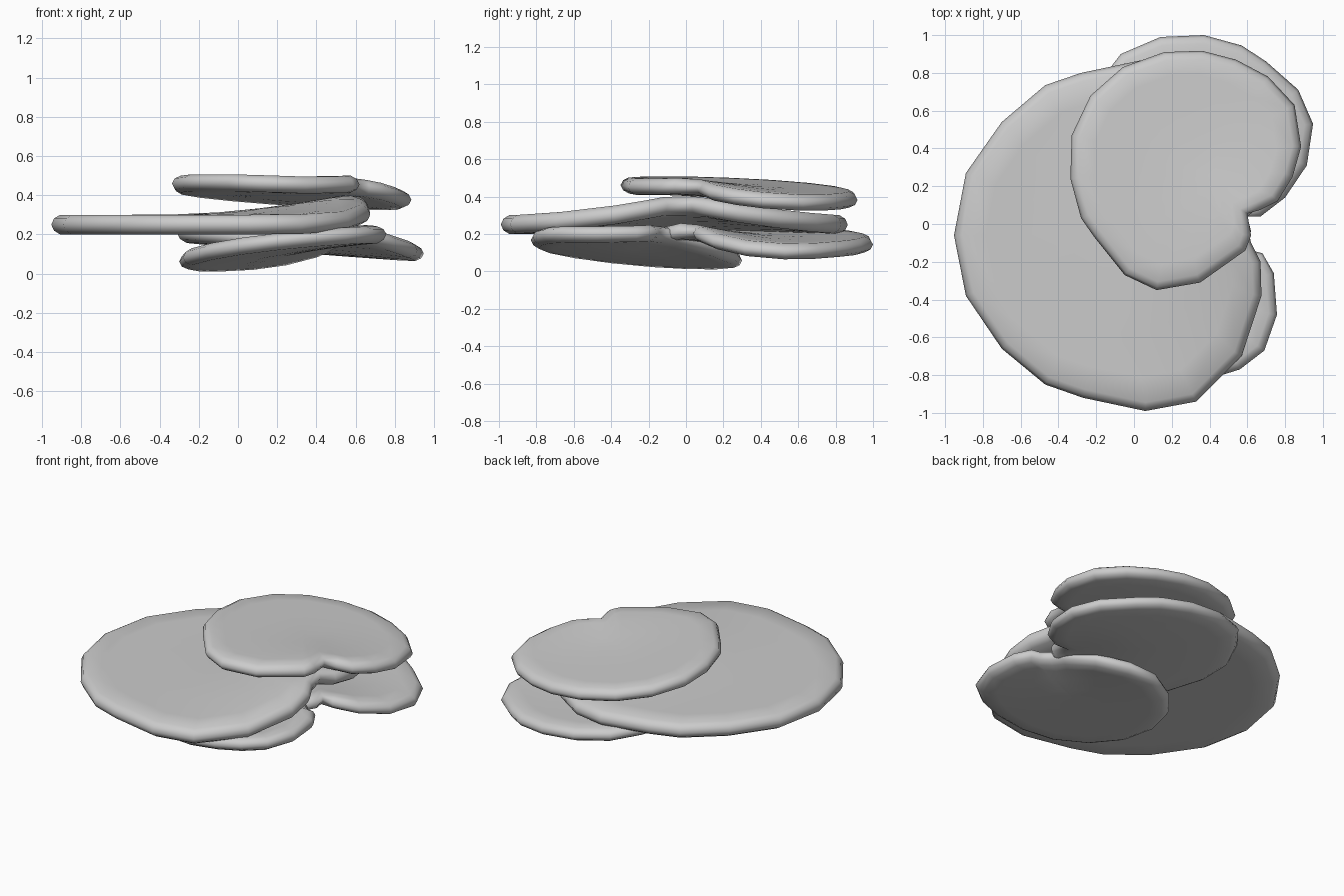
import bpy, bmesh
from mathutils import Vector


def pad(name, outline, centre, attach, z0, sx, sy, rise, reach, half):
    """Notched disc: tilted plane z0 + sx*x + sy*y, lifted around its attachment point."""
    pts = [Vector(p) for p in outline]
    c, a, n = Vector(centre), Vector(attach), len(outline)

    def height(p):
        lift = max(0.0, 1 - (p - a).length / reach) ** 2
        return z0 + sx * p.x + sy * p.y + rise * lift

    def inset(d):
        ring = []
        for i, p in enumerate(pts):
            t = (pts[(i + 1) % n] - p).normalized() + (p - pts[i - 1]).normalized()
            t.normalize()
            ring.append(p + Vector((-t.y, t.x)) * d)
        return ring

    # Rings from the middle of the underside, round the rim, to the middle of the top
    inner = inset(0.045)
    side = [([c.lerp(p, f) for p in inner], 1.0) for f in (0.3, 0.6, 0.85)]
    side += [(inner, 1.0), (inset(0.014), 0.62)]
    rings = [(r, -h) for r, h in side] + [(pts, 0.0)] + side[::-1]

    bm = bmesh.new()
    loops = [[bm.verts.new((p.x, p.y, height(p) + h * half)) for p in r] for r, h in rings]
    for lo, hi in zip(loops, loops[1:]):
        for i in range(n):
            j = (i + 1) % n
            bm.faces.new((lo[i], lo[j], hi[j], hi[i]))
    for loop, s in ((loops[0], -1), (loops[-1], 1)):
        mid = bm.verts.new((c.x, c.y, height(c) + s * half))
        for i in range(n):
            bm.faces.new((loop[i], loop[(i + 1) % n], mid))
    bmesh.ops.recalc_face_normals(bm, faces=bm.faces)
    for f in bm.faces:
        f.smooth = True
    me = bpy.data.meshes.new(name)
    bm.to_mesh(me)
    bm.free()
    bpy.context.collection.objects.link(bpy.data.objects.new(name, me))


# Large middle pad (outlines run counter-clockwise from the notch)
pad("large_middle_pad",
    [(0.59, 0.03), (0.66, 0.09), (0.67, 0.28), (0.61, 0.50), (0.45, 0.70), (0.24, 0.83),
     (0.03, 0.865), (-0.28, 0.80), (-0.47, 0.735), (-0.70, 0.54), (-0.89, 0.27),
     (-0.953, -0.06), (-0.89, -0.38), (-0.70, -0.66), (-0.47, -0.85), (-0.27, -0.92),
     (0.06, -0.99), (0.33, -0.94), (0.57, -0.70), (0.675, -0.38), (0.67, -0.20), (0.62, -0.10)],
    (-0.10, -0.05), (0.61, -0.02), 0.25, 0.0, 0.0, 0.12, 1.05, 0.05)

# Top pad
pad("top_pad",
    [(0.60, 0.055), (0.67, 0.075), (0.76, 0.12), (0.84, 0.25), (0.885, 0.41), (0.85, 0.63),
     (0.71, 0.78), (0.54, 0.87), (0.36, 0.917), (0.16, 0.91), (-0.06, 0.83), (-0.23, 0.68),
     (-0.33, 0.47), (-0.337, 0.24), (-0.28, 0.03), (-0.21, -0.07), (-0.05, -0.27),
     (0.12, -0.35), (0.35, -0.31), (0.59, -0.14), (0.62, -0.06)],
    (0.27, 0.30), (0.60, 0.0), 0.45, -0.065, -0.05, 0.05, 0.7, 0.043)

# Lower back pad
pad("lower_back_pad",
    [(0.60, 0.04), (0.67, 0.04), (0.80, 0.14), (0.915, 0.31), (0.948, 0.53), (0.87, 0.71),
     (0.70, 0.86), (0.57, 0.945), (0.37, 1.0), (0.14, 0.99), (-0.07, 0.90), (-0.20, 0.73),
     (-0.30, 0.53), (-0.31, 0.30), (-0.23, 0.06), (-0.06, -0.14), (0.14, -0.24),
     (0.36, -0.22), (0.55, -0.11), (0.62, -0.04)],
    (0.32, 0.38), (0.61, 0.0), 0.182, -0.08, -0.01, 0.09, 0.7, 0.042)

# Lower front pad
pad("lower_front_pad",
    [(0.58, -0.10), (0.55, -0.02), (0.44, 0.16), (0.26, 0.28), (0.07, 0.30), (-0.11, 0.20),
     (-0.24, 0.04), (-0.30, -0.17), (-0.28, -0.41), (-0.17, -0.62), (0.0, -0.77),
     (0.20, -0.83), (0.40, -0.82), (0.56, -0.77), (0.69, -0.67), (0.757, -0.48),
     (0.74, -0.26), (0.68, -0.155), (0.62, -0.14)],
    (0.23, -0.27), (0.61, -0.08), 0.076, 0.10, -0.085, 0.07, 0.65, 0.043)
